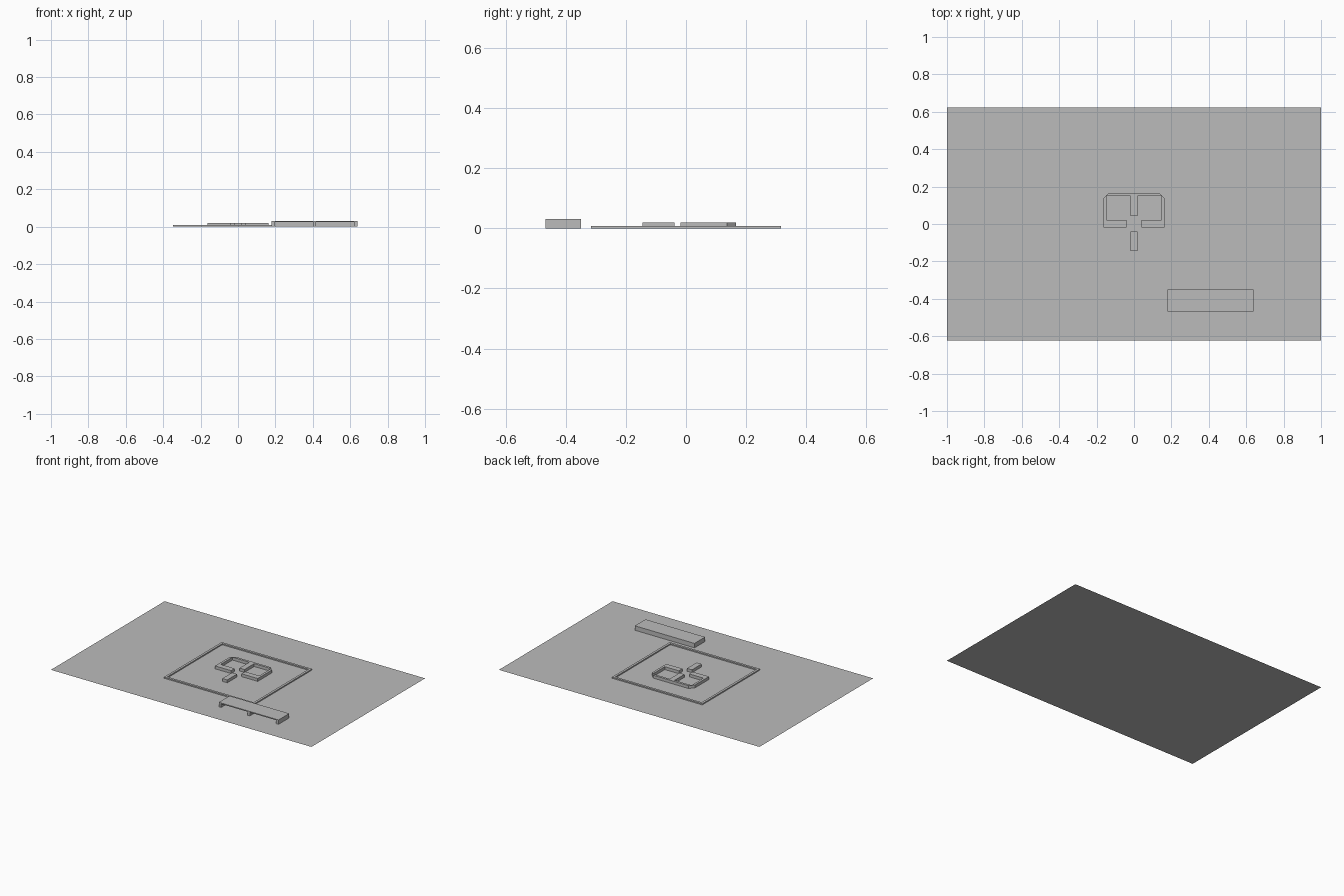
import bpy, bmesh

if "Cube" in bpy.data.objects:
    bpy.data.objects.remove(bpy.data.objects["Cube"], do_unlink=True)

GREY = (0.5, 0.5, 0.5, 1.0)
grey = bpy.data.materials.new("plain grey")
grey.use_nodes = True
grey.diffuse_color = GREY
grey.node_tree.nodes["Principled BSDF"].inputs["Base Color"].default_value = GREY


def add_object(name, bm):
    bmesh.ops.recalc_face_normals(bm, faces=bm.faces[:])
    mesh = bpy.data.meshes.new(name)
    bm.to_mesh(mesh)
    bm.free()
    mesh.materials.append(grey)
    obj = bpy.data.objects.new(name, mesh)
    bpy.context.collection.objects.link(obj)
    return obj


def extrude_outline(name, points, height):
    """Closed plan outline raised from the ground."""
    bm = bmesh.new()
    face = bm.faces.new([bm.verts.new((x, y, 0)) for x, y in points])
    result = bmesh.ops.extrude_face_region(bm, geom=[face], use_keep_orig=True)
    top = [v for v in result["geom"] if isinstance(v, bmesh.types.BMVert)]
    bmesh.ops.translate(bm, verts=top, vec=(0, 0, height))
    return add_object(name, bm)


def box(name, x0, x1, y0, y1, z0, z1):
    obj = extrude_outline(name, [(x0, y0), (x1, y0), (x1, y1), (x0, y1)], z1 - z0)
    obj.location.z = z0
    return obj


# Flat ground sheet
bm = bmesh.new()
bm.faces.new([bm.verts.new((x, y, 0)) for x, y in
              ((-1, -0.623), (1, -0.623), (1, 0.623), (-1, 0.623))])
ground = add_object("ground", bm)
if ground.data.polygons[0].normal.z < 0:
    ground.data.flip_normals()

# Low perimeter wall
X, Y, W, H = 0.347, 0.317, 0.016, 0.008
for side, s in (("left", 1), ("right", -1)):
    a, b = sorted((s * X, s * (X - W)))
    box("perimeter_wall_" + side, a, b, -Y, Y, 0, H)
for side, s in (("back", 1), ("front", -1)):
    a, b = sorted((s * Y, s * (Y - W)))
    box("perimeter_wall_" + side, W - X, X - W, a, b, 0, H)

# Main building: thin chamfered shell, central stem and two thick front arms
half = [(0.019, 0.044), (0.019, 0.151), (0.148, 0.151), (0.148, 0.021),
        (0.04, 0.021), (0.04, -0.018), (0.164, -0.018), (0.164, 0.137),
        (0.135, 0.167)]
outline = half + [(-x, y) for x, y in reversed(half)]
extrude_outline("main_building", outline, 0.02)

# Detached front block
box("front_block", -0.019, 0.019, -0.145, -0.039, 0, 0.02)

# Open-fronted shed with three dividing walls
L, R, F, B = 0.18, 0.638, -0.467, -0.35
T = 0.018
box("shed_roof", L, R, F, B, 0.024, 0.031)
box("shed_back_wall", L, R, B - T, B, 0, 0.024)
middle = (L + R - T) / 2
for name, x in (("right", L), ("middle", middle), ("left", R - T)):
    box("shed_wall_" + name, x, x + T, F, B - T, 0, 0.024)
